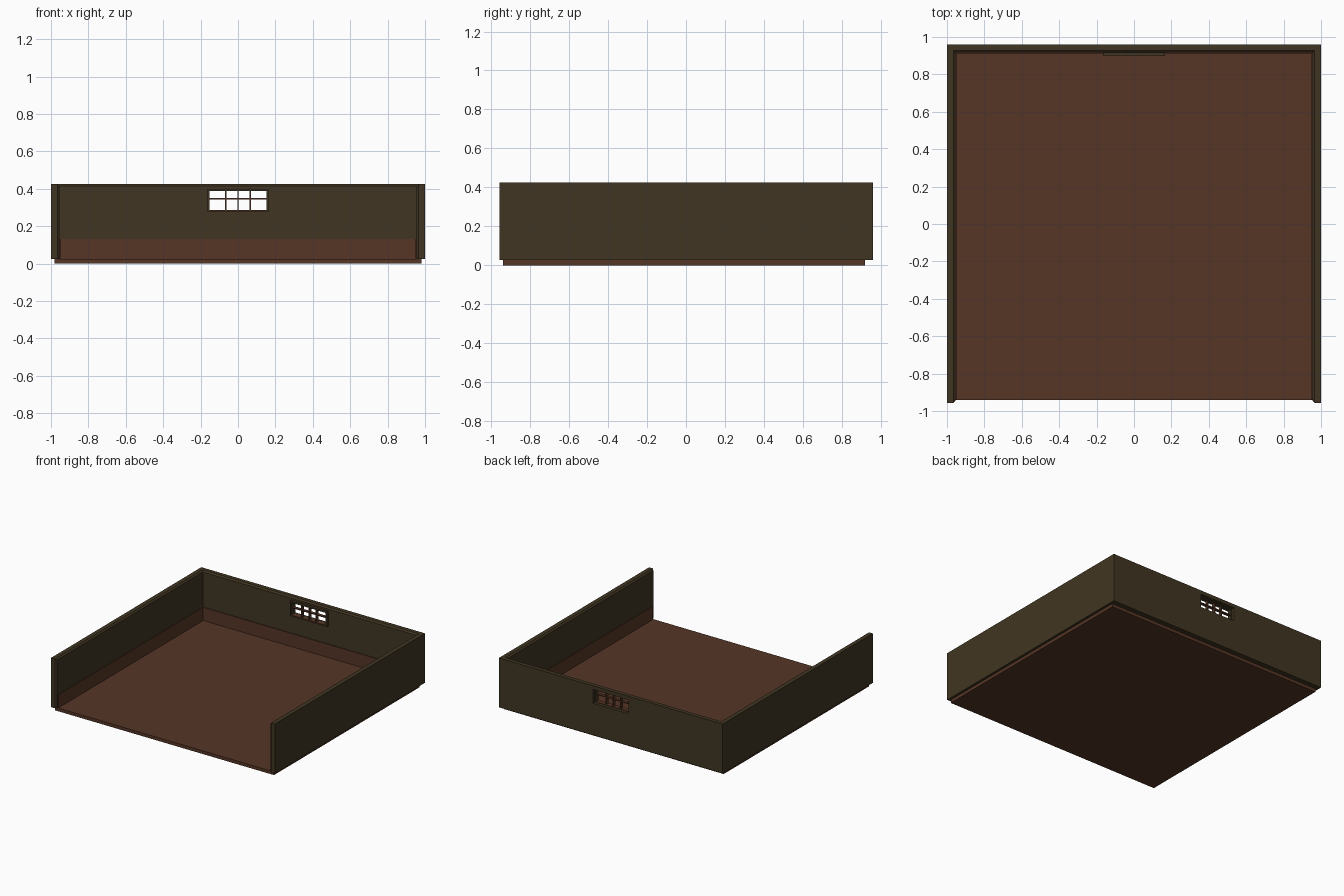
import bpy, bmesh

if "Cube" in bpy.data.objects:
    bpy.data.objects.remove(bpy.data.objects["Cube"])


def material(name, rgb):
    m = bpy.data.materials.new(name)
    m.diffuse_color = (*rgb, 1)
    m.use_nodes = True
    m.node_tree.nodes["Principled BSDF"].inputs["Base Color"].default_value = m.diffuse_color
    return m


OLIVE = material("dark olive wall", (0.052, 0.036, 0.0160))
BROWN = material("brown wood", (0.092, 0.036, 0.0190))


def finish(name, bm, mat):
    bmesh.ops.recalc_face_normals(bm, faces=bm.faces)
    me = bpy.data.meshes.new(name)
    bm.to_mesh(me)
    bm.free()
    me.materials.append(mat)
    ob = bpy.data.objects.new(name, me)
    bpy.context.collection.objects.link(ob)
    return ob


def box(name, x, y, z, mat):
    bm = bmesh.new()
    bmesh.ops.create_cube(bm, size=1)
    for v in bm.verts:
        v.co = [a + (b - a) * (c + 0.5) for (a, b), c in zip((x, y, z), v.co)]
    return finish(name, bm, mat)


def prism(name, pts, z0, z1, mat, bevel_inner=False):
    bm = bmesh.new()
    face = bm.faces.new([bm.verts.new((x, y, z0)) for x, y in pts])
    up = bmesh.ops.extrude_face_region(bm, geom=[face])["geom"]
    for g in up:
        if isinstance(g, bmesh.types.BMVert):
            g.co.z = z1
    if bevel_inner:
        # chamfer the inner top rim and the inner front corners
        def inner(v):
            return abs(v.co.x) < 0.99 and v.co.y < 0.95
        edges = []
        for e in bm.edges:
            a, b = e.verts
            if not (inner(a) and inner(b)):
                continue
            top = a.co.z > z1 - 1e-4 and b.co.z > z1 - 1e-4
            front = a.co.y < 0 and b.co.y < 0
            if top or front:
                edges.append(e)
        bmesh.ops.bevel(bm, geom=edges, offset=0.011, segments=1,
                        affect='EDGES', clamp_overlap=True)
    return finish(name, bm, mat)


def u_shape(ox, oy, ix, iy, front):
    return [(-ox, front), (-ox, oy), (ox, oy), (ox, front),
            (ix, front), (ix, iy), (-ix, iy), (-ix, front)]


# floor slab
box("floor", (-0.98, 0.98), (-0.94, 0.918), (0, 0.026), BROWN)

# three walls in one U-shaped shell, with the window opening cut out
walls = prism("walls", u_shape(1.0, 0.96, 0.955, 0.917, -0.957),
              0.026, 0.425, OLIVE, True)
cutter = box("window_cutter", (-0.16, 0.16), (0.8, 1.1), (0.284, 0.395), OLIVE)
cutter.hide_render = True
mod = walls.modifiers.new("window", 'BOOLEAN')
mod.operation = 'DIFFERENCE'
mod.solver = 'EXACT'
mod.object = cutter
bpy.context.view_layer.objects.active = walls
bpy.ops.object.modifier_apply(modifier=mod.name)
bpy.data.objects.remove(cutter)

# skirting board along the inside
prism("skirting_board", u_shape(0.957, 0.919, 0.949, 0.911, -0.937),
      0.025, 0.132, BROWN)

# window frame, standing slightly proud of the inner wall
FY = (0.898, 0.935)
for s, side in ((-1, "left"), (1, "right")):
    xs = sorted((s * 0.153, s * 0.165))
    box("window_frame_" + side, xs, FY, (0.28, 0.40), OLIVE)
box("window_frame_top", (-0.153, 0.153), FY, (0.388, 0.40), OLIVE)
box("window_sill", (-0.165, 0.165), FY, (0.278, 0.288), BROWN)

# glazing bars
for i in (-1, 0, 1):
    box("window_bar_vertical", (i * 0.065 - 0.004, i * 0.065 + 0.004),
        (0.903, 0.93), (0.286, 0.402), BROWN)
box("window_bar_horizontal", (-0.155, 0.155), (0.905, 0.928),
    (0.342, 0.35), BROWN)
